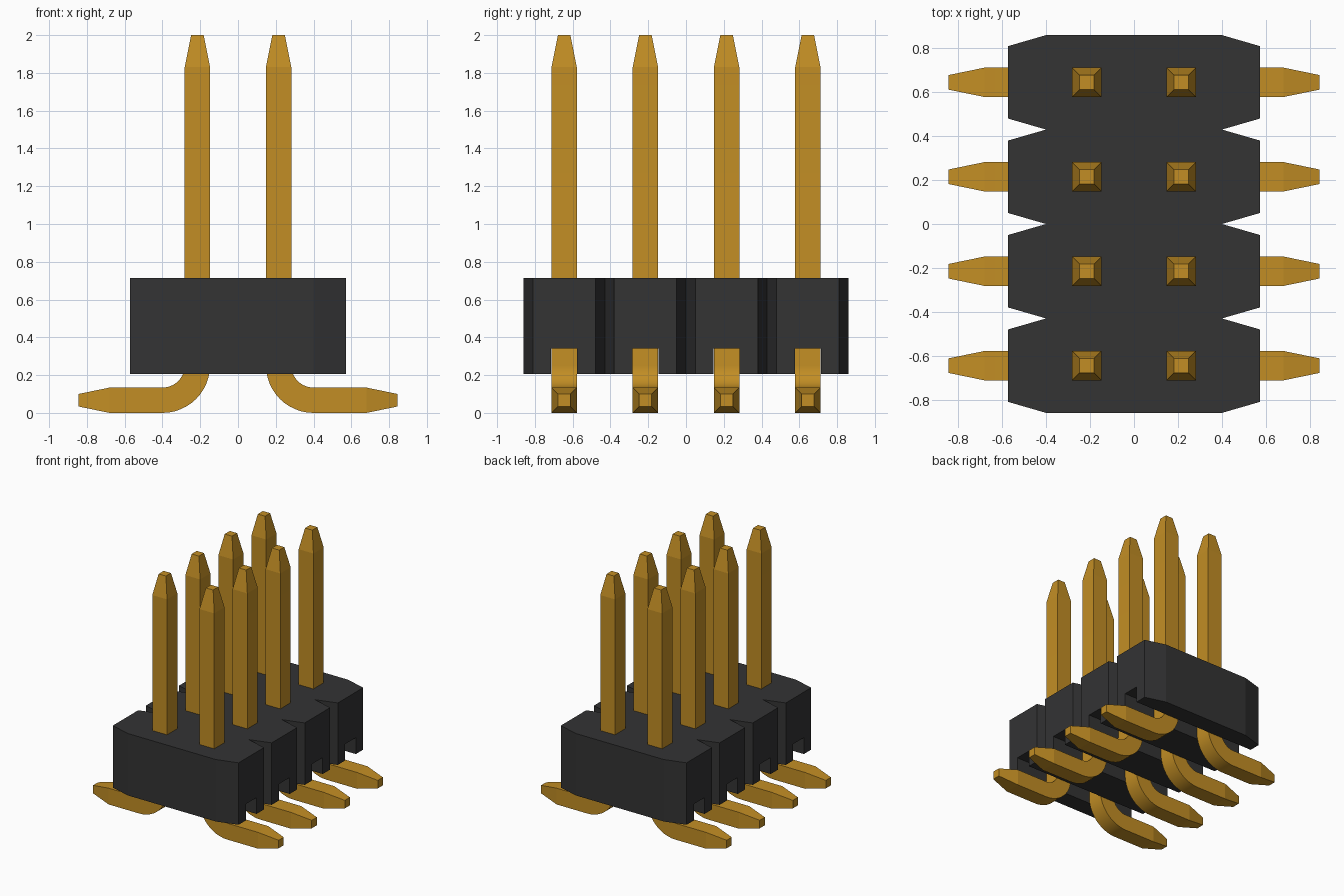
import bpy, bmesh, math
from mathutils import Vector

if "Cube" in bpy.data.objects:
    bpy.data.objects.remove(bpy.data.objects["Cube"], do_unlink=True)

PITCH = 0.43
ROWS = [(i - 1.5) * PITCH for i in range(4)]
HALF = 0.067          # half thickness of a pin
BOTTOM, TOP = 0.205, 0.715


def material(name, color):
    m = bpy.data.materials.new(name)
    m.use_nodes = True
    m.diffuse_color = color
    m.node_tree.nodes["Principled BSDF"].inputs["Base Color"].default_value = color
    return m


black = material("black plastic", (0.033, 0.033, 0.034, 1))
gold = material("gold metal", (0.54, 0.27, 0.018, 1))


def finish(bm, name, mat):
    bmesh.ops.recalc_face_normals(bm, faces=bm.faces)
    mesh = bpy.data.meshes.new(name)
    bm.to_mesh(mesh)
    bm.free()
    ob = bpy.data.objects.new(name, mesh)
    bpy.context.collection.objects.link(ob)
    mesh.materials.append(mat)
    return ob


def select_only(ob):
    bpy.ops.object.select_all(action='DESELECT')
    ob.select_set(True)
    bpy.context.view_layer.objects.active = ob


# Housing: notched outline, extruded upwards
right = []
for y in ROWS:
    right += [(0.4, y - PITCH / 2), (0.573, y - 0.165), (0.573, y + 0.165)]
right.append((0.4, ROWS[-1] + PITCH / 2))
outline = right + [(-x, y) for x, y in reversed(right)]
bm = bmesh.new()
base = bm.faces.new([bm.verts.new((x, y, BOTTOM)) for x, y in outline])
walls = bmesh.ops.extrude_face_region(bm, geom=[base])["geom"]
bmesh.ops.translate(bm, vec=(0, 0, TOP - BOTTOM),
                    verts=[v for v in walls if isinstance(v, bmesh.types.BMVert)])
housing = finish(bm, "housing", black)

# Slots under the housing, one for each row of pins
bm = bmesh.new()
for y in ROWS:
    cube = bmesh.ops.create_cube(bm, size=1)["verts"]
    bmesh.ops.scale(bm, verts=cube, vec=(1.4, 2 * HALF + 0.004, 0.28))
    bmesh.ops.translate(bm, verts=cube, vec=(0, y, 0.2))
cutter = finish(bm, "slot_cutter", black)
cutter.hide_render = True
cut = housing.modifiers.new("slots", 'BOOLEAN')
cut.operation, cut.solver, cut.object = 'DIFFERENCE', 'EXACT', cutter
select_only(housing)
bpy.ops.object.modifier_apply(modifier=cut.name)
bpy.data.objects.remove(cutter, do_unlink=True)

# Pin path: position, direction across the bend, half thickness
RADIUS, STEPS = 0.185, 12
path = [(0.215, 2.0, 0, 0.033), (0.215, 1.83, 0, HALF)]
for i in range(STEPS + 1):
    a = math.pi / 2 * i / STEPS
    path.append((0.4 - RADIUS * math.cos(a), 0.252 - RADIUS * math.sin(a), a, HALF))
path += [(0.68, HALF, math.pi / 2, HALF), (0.845, HALF, math.pi / 2, 0.033)]


def pin(name, side, y):
    bm = bmesh.new()
    rings = []
    for x, z, a, h in path:
        across = Vector((math.cos(a), 0, math.sin(a))) * h
        width = Vector((0, h, 0))
        middle = Vector((x, y, z))
        corners = [middle + across * s + width * t
                   for s, t in ((1, 1), (1, -1), (-1, -1), (-1, 1))]
        rings.append([bm.verts.new((c.x * side, c.y, c.z)) for c in corners])
    for r, q in zip(rings, rings[1:]):
        for k in range(4):
            bm.faces.new((r[k], r[k - 1], q[k - 1], q[k]))
    bm.faces.new(rings[0])
    bm.faces.new(rings[-1])
    ob = finish(bm, name, gold)
    select_only(ob)
    bpy.ops.object.shade_smooth_by_angle(angle=math.radians(10))


for row, y in enumerate(ROWS, 1):
    pin(f"left_pin_{row}", 1, y)
    pin(f"right_pin_{row}", -1, y)
